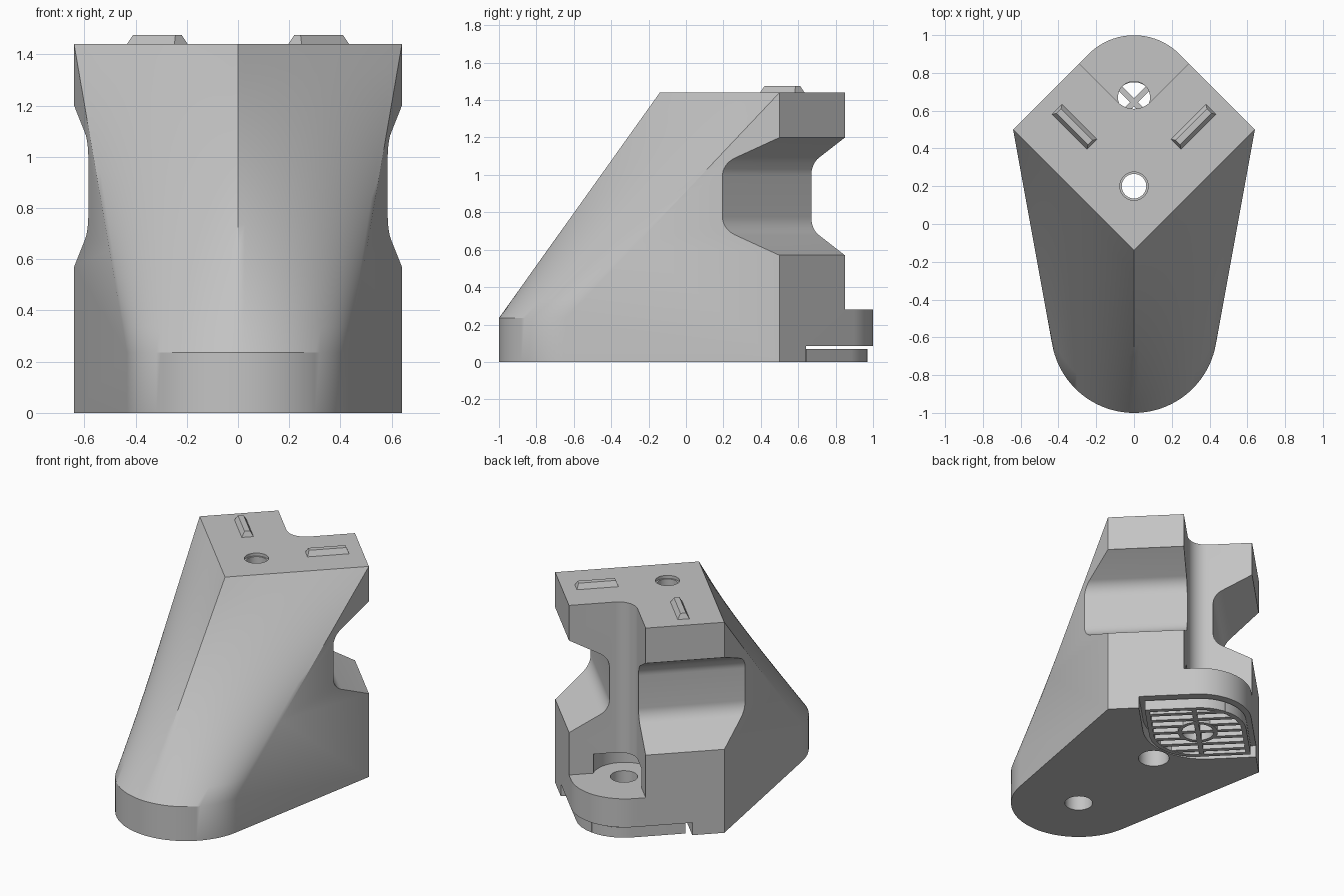
import bpy, bmesh, math
from mathutils import Vector, Matrix

if "Cube" in bpy.data.objects:
    bpy.data.objects.remove(bpy.data.objects["Cube"], do_unlink=True)

grey = bpy.data.materials.new("plain_grey")
grey.use_nodes = True
grey.diffuse_color = (0.55, 0.55, 0.55, 1)
for node in grey.node_tree.nodes:
    if node.type == "BSDF_PRINCIPLED":
        node.inputs["Base Color"].default_value = grey.diffuse_color


def make(name, bm):
    bmesh.ops.recalc_face_normals(bm, faces=bm.faces[:])
    mesh = bpy.data.meshes.new(name)
    bm.to_mesh(mesh)
    bm.free()
    obj = bpy.data.objects.new(name, mesh)
    bpy.context.collection.objects.link(obj)
    mesh.materials.append(grey)
    return obj


def fillet(corners, steps=12):
    """Polygon from (x, y, radius) corners, each rounded by its radius."""
    out = []
    for k, (x, y, r) in enumerate(corners):
        p = Vector((x, y))
        if r == 0:
            out.append(p)
            continue
        u = (Vector(corners[k - 1][:2]) - p).normalized()
        v = (Vector(corners[(k + 1) % len(corners)][:2]) - p).normalized()
        half = u.angle(v) / 2
        c = p + (u + v).normalized() * r / math.sin(half)
        a = p + u * r / math.tan(half) - c
        b = p + v * r / math.tan(half) - c
        out += [c + a.lerp(b, s / steps).normalized() * r for s in range(steps + 1)]
    return out


def add_prism(bm, pts, z0, z1, frame=Matrix()):
    low = [bm.verts.new(frame @ Vector((p[0], p[1], z0))) for p in pts]
    top = [bm.verts.new(frame @ Vector((p[0], p[1], z1))) for p in pts]
    bm.faces.new(low)
    bm.faces.new(top)
    for k in range(len(pts)):
        j = (k + 1) % len(pts)
        bm.faces.new((low[k], low[j], top[j], top[k]))


def add_ring(bm, outer, inner, z0, z1):
    loops = [[bm.verts.new((p[0], p[1], z)) for p in pts]
             for pts, z in ((outer, z0), (outer, z1), (inner, z1), (inner, z0))]
    n = len(outer)
    for k in range(4):
        a, b = loops[k], loops[(k + 1) % 4]
        for i in range(n):
            j = (i + 1) % n
            bm.faces.new((a[i], a[j], b[j], b[i]))


def circle(x, y, r, n=40):
    return [(x + r * math.cos(math.tau * k / n), y + r * math.sin(math.tau * k / n))
            for k in range(n)]


def cut(obj, pts, z0, z1, frame=Matrix()):
    bm = bmesh.new()
    add_prism(bm, pts, z0, z1, frame)
    cutter = make("cutter", bm)
    cutter.hide_render = True
    mod = obj.modifiers.new("cut", "BOOLEAN")
    mod.operation = "DIFFERENCE"
    mod.solver = "EXACT"
    mod.object = cutter
    bpy.context.view_layer.objects.active = obj
    bpy.ops.object.modifier_apply(modifier=mod.name)
    bpy.data.objects.remove(cutter, do_unlink=True)


def smooth(obj):
    bpy.ops.object.select_all(action="DESELECT")
    obj.select_set(True)
    bpy.context.view_layer.objects.active = obj
    bpy.ops.object.shade_smooth_by_angle(angle=math.radians(30))


# Main body: round toe blended up into a pointed top plate
TOP, TOE_Z, N, ROWS = 1.44, 0.235, 24, 12
toe, toe_r, sweep = Vector((0, -0.56)), 0.44, math.radians(79.7)
bm = bmesh.new()
grid = []
for row in range(-1, ROWS + 1):
    f = max(row, 0) / ROWS
    z = 0 if row < 0 else TOE_Z + (TOP - TOE_Z) * f
    line = []
    for i in range(-N, N + 1):
        a = i / N * sweep
        low = toe + toe_r * Vector((math.sin(a), -math.cos(a)))
        high = Vector((0.64 * i / N, -0.14 + 0.64 * abs(i) / N))
        p = low.lerp(high, f)
        line.append(bm.verts.new((p.x, p.y, z)))
    grid.append(line)
for a, b in zip(grid, grid[1:]):
    for i in range(2 * N):
        bm.faces.new((a[i], a[i + 1], b[i + 1], b[i]))
back = fillet([(0.64, 0.5, 0), (0, 1.14, 0.34), (-0.64, 0.5, 0)], 24)
back_low = [bm.verts.new((p.x, p.y, 0)) for p in back]
back_top = [grid[-1][-1]] + [bm.verts.new((p.x, p.y, TOP)) for p in back[1:-1]] + [grid[-1][0]]
for k in range(len(back) - 1):
    bm.faces.new((back_low[k], back_low[k + 1], back_top[k + 1], back_top[k]))
bm.faces.new(grid[0] + back_low)
bm.faces.new(grid[-1] + back_top[1:-1])
bm.faces.new([r[-1] for r in grid] + [back_low[0]])
bm.faces.new([r[0] for r in grid] + [back_low[-1]])
body = make("body", bm)

# Rear channel above the heel tab, with a washer clearance at its foot
cut(body, fillet([(0, 0.56, 0.12), (1, 1.56, 0), (-1, 1.56, 0)]), 0.28, 2)
cut(body, circle(0, 0.66, 0.2), 0.279, 0.41)

# Waist cut across both rear wings
waist = fillet([(-0.3, 0.57, 0), (0, 0.57, 0.03), (0.255, 0.71, 0.11),
                (0.255, 1.06, 0.11), (0, 1.2, 0.03), (-0.3, 1.2, 0)], 8)
h = math.sqrt(0.5)
for s in (1, -1):
    frame = Matrix(((-h * s, 0, h * s, 0.46 * s), (-h, 0, -h, 0.68),
                    (0, 1, 0, 0), (0, 0, 0, 1)))
    cut(body, waist, -0.8, 0.8, frame)

# Recess for the foot pad under the heel
PAD_Y = 0.645
cut(body, fillet([(0.5, PAD_Y, 0), (0, PAD_Y + 0.5, 0), (-0.5, PAD_Y, 0),
                  (0, PAD_Y - 0.5, 0.4)]), -0.1, 0.085)

# Screw holes
for y, r, z0, z1 in ((0.67, 0.085, 0.05, 0.3), (0.2, 0.065, -0.1, 2),
                     (0.2, 0.1, -0.1, 0.35), (0.2, 0.075, 1.42, 2),
                     (-0.56, 0.09, -0.1, 0.25)):
    cut(body, circle(0, y, r), z0, z1)
smooth(body)

# Locating ridges on the top plate
for s, name in ((1, "left_ridge"), (-1, "right_ridge")):
    bm = bmesh.new()
    bmesh.ops.create_cube(bm, size=1)
    for v in bm.verts:
        top = v.co.z > 0
        v.co = Vector((v.co.x * (0.235 if top else 0.27), v.co.y * (0.035 if top else 0.085),
                       1.475 if top else TOP - 0.01))
    bmesh.ops.transform(bm, verts=bm.verts[:], matrix=Matrix.Translation(
        (0.315 * s, 0.515, 0)) @ Matrix.Rotation(s * math.pi / 4, 4, "Z"))
    make(name, bm)

# Foot pad: rounded rim, slats, cross bar and hub ring
PAD_H, HALF, R, BAR = 0.07, 0.318, 0.3, 0.03


def pad_outline(inset):
    d, r = (HALF - inset) / h, R - inset
    return fillet([(d, PAD_Y, 0), (0, PAD_Y + d, r), (-d, PAD_Y, 0), (0, PAD_Y - d, r)])


def reach(n):
    e = HALF - R
    return (HALF if n < e else e + math.sqrt(R * R - (n - e) ** 2)) - 0.015


pad = bmesh.new()
add_ring(pad, pad_outline(0), pad_outline(0.03), 0, PAD_H)
add_ring(pad, circle(0, PAD_Y, 0.13), circle(0, PAD_Y, 0.105), 0, PAD_H)
turn = Matrix.Translation((0, PAD_Y, 0)) @ Matrix.Rotation(math.radians(135), 4, "Z")


def bar(x0, x1, y, frame):
    b = BAR / 2
    add_prism(pad, [(x0, y - b), (x1, y - b), (x1, y + b), (x0, y + b)], 0.002, PAD_H - 0.002, frame)


for k in range(-3, 4):
    n = 0.08 * k
    lo, hi = -reach(-n), reach(n)
    if abs(k) == 1:
        bar(lo, -0.085, -n, turn)
        bar(0.085, hi, -n, turn)
    else:
        bar(lo, hi, -n, turn)
bar(-reach(0), reach(0), 0, turn @ Matrix.Rotation(math.pi / 2, 4, "Z"))
smooth(make("foot_pad", pad))
